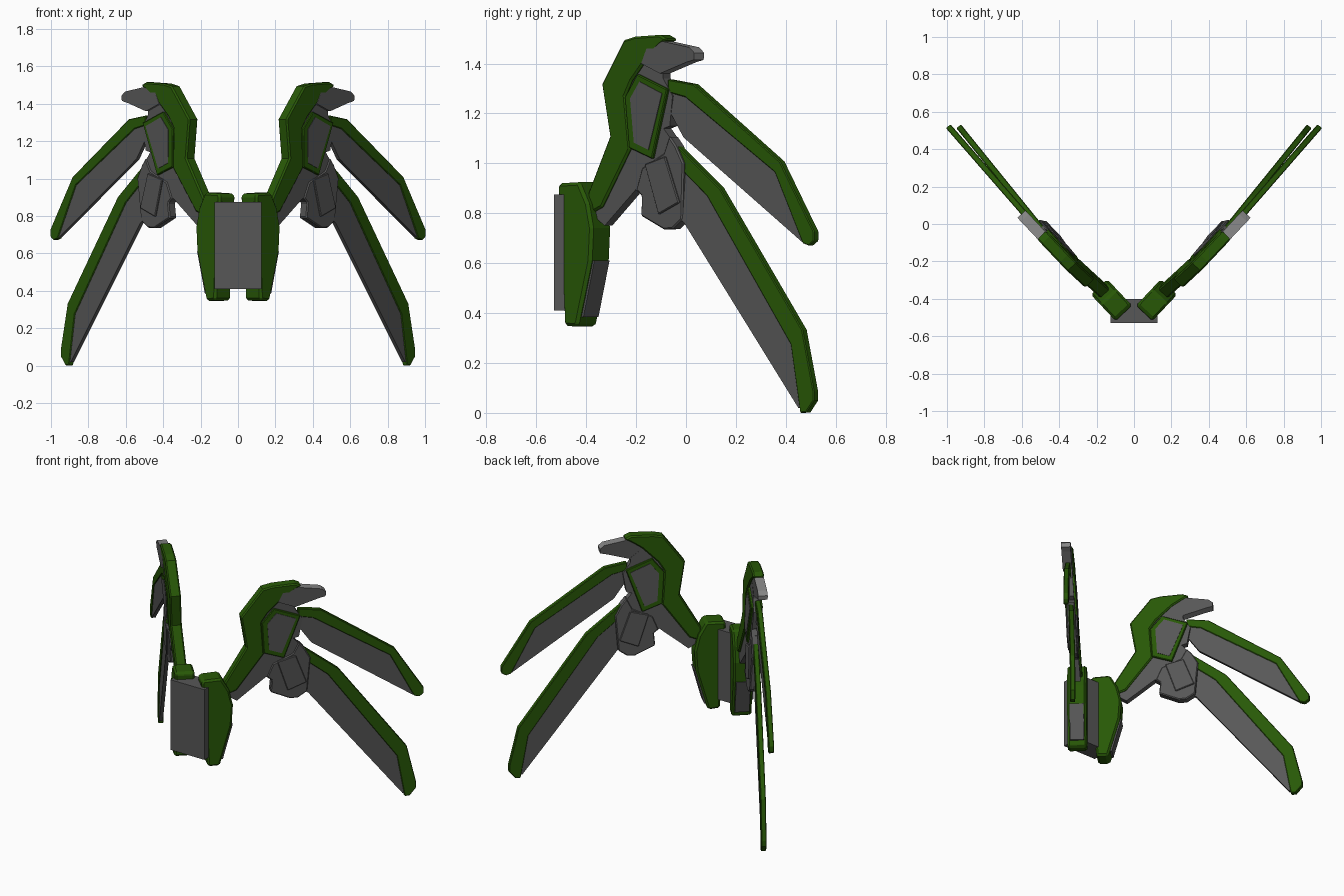
import bpy, bmesh, math


def material(name, rgb):
    m = bpy.data.materials.new(name)
    m.diffuse_color = (*rgb, 1)
    return m


GREEN = material("dark_green", (0.021, 0.098, 0.002))
GREY = material("dark_grey", (0.095, 0.095, 0.095))
LIGHT = material("light_grey", (0.24, 0.24, 0.24))

# Vertical planes the wing parts lie in: a point (x, y) on the plane and its angle
ARM = (0.26, -0.31, math.radians(46.7))
UPPER = (0.985, 0.513, math.radians(48.9))
LOWER = (0.93, 0.513, math.radians(51.0))


def plate(name, pts, half, mat, plane=ARM, offset=0.0, bevel=0.0, dy=0.0, tilt=0.0, rim=None):
    """Extrude a side-view (y, z) profile across its plane, mirrored to both wings."""
    x0, y0, a = plane
    c, s = math.cos(a), math.sin(a)
    bm = bmesh.new()
    rings = []
    for side in (1, -1):
        ring = []
        for y, z in pts:
            d = (y + dy - y0 + c * (offset + half)) / s
            n = offset + side * half + tilt * (z - 1.3)
            ring.append(bm.verts.new((x0 + d * c + n * s, y0 + d * s - n * c, z)))
        rings.append(ring)
        bm.faces.new(ring)
    k = len(pts)
    for i in range(k):
        j = (i + 1) % k
        f = bm.faces.new((rings[0][i], rings[0][j], rings[1][j], rings[1][i]))
        f.material_index = 1 if rim else 0
    bmesh.ops.recalc_face_normals(bm, faces=bm.faces)
    me = bpy.data.meshes.new(name)
    bm.to_mesh(me)
    bm.free()
    me.materials.append(mat)
    if rim:
        me.materials.append(rim)
    ob = bpy.data.objects.new(name, me)
    bpy.context.collection.objects.link(ob)
    if bevel:
        b = ob.modifiers.new("chamfer", 'BEVEL')
        b.width, b.segments, b.limit_method = bevel, 1, 'ANGLE'
        b.angle_limit = math.radians(50)
    ob.modifiers.new("both_sides", 'MIRROR')
    return ob


# Central back box
bpy.ops.mesh.primitive_cube_add(size=1, location=(0, -0.465, 0.6425))
box = bpy.context.object
box.name = "back_box"
box.scale = (0.25, 0.13, 0.465)
box.data.materials.append(GREY)

# Root pods beside the box, with a grey insert on the rear edge
plate("root_pod", [(-.518, .90), (-.513, .92), (-.43, .925), (-.395, .84), (-.378, .74),
                   (-.384, .61), (-.435, .36), (-.442, .345), (-.492, .35), (-.505, .70)],
      0.06, GREEN, offset=-0.035, bevel=0.012)
plate("root_pod_insert", [(-.42, .61), (-.380, .61), (-.424, .385), (-.45, .385)],
      0.044, GREY, offset=-0.035, dy=0.013)

# Curved green arm
plate("arm", [(-.41, .88), (-.315, 1.108), (-.34, 1.317), (-.245, 1.494), (-.20, 1.508),
              (-.10, 1.515), (-.07, 1.497), (-.10, 1.475), (-.148, 1.43), (-.22, 1.33),
              (-.247, 1.27), (-.235, 1.056), (-.355, .825), (-.40, .80)],
      0.034, GREEN, offset=-0.013, bevel=0.008, tilt=0.05)

# Grey inner body behind the arm, reaching the blade hinges
plate("inner_body", [(-.27, 1.30), (-.16, 1.44), (-.09, 1.37), (-.09, 1.34), (-.055, 1.27),
                     (-.07, 1.15), (-.095, 1.14), (-.05, 1.07), (-.05, .90), (-.19, .87),
                     (-.215, .895), (-.345, .75), (-.40, .80), (-.38, .86), (-.26, 1.06)],
      0.022, GREY, offset=-0.013, tilt=0.05)

# Claw at the top of the arm, with a lighter rim
plate("claw", [(-.15, 1.485), (-.09, 1.488), (.013, 1.465), (.033, 1.443), (.031, 1.415),
               (0, 1.405), (-.105, 1.36), (-.18, 1.40)], 0.029, GREY, rim=LIGHT)

# Framed panel
plate("panel_frame", [(-.248, 1.265), (-.195, 1.358), (-.076, 1.297), (-.147, 1.018),
                      (-.238, 1.062)], 0.036, GREEN, offset=-0.013, bevel=0.004, tilt=0.05)
plate("panel_inset", [(-.226, 1.26), (-.186, 1.328), (-.098, 1.28), (-.16, 1.054),
                      (-.217, 1.083)], 0.039, GREY, offset=-0.013, tilt=0.05)

# Lower joint pod with raised plate
plate("joint_pod", [(-.19, .98), (-.10, 1.04), (-.075, 1.11), (-.05, 1.07), (-.022, 1.0),
                    (-.035, .775), (-.075, .737), (-.11, .735), (-.20, .79), (-.195, .87),
                    (-.215, .895)], 0.027, GREY, offset=-0.012, bevel=0.006, tilt=0.05)
plate("joint_plate", [(-.178, .996), (-.095, 1.028), (-.045, .843), (-.13, .795)],
      0.036, GREY, offset=-0.012, bevel=0.004, tilt=0.05)

# Upper blade: grey web and green leading edge
plate("upper_blade_web", [(-.06, 1.30), (.02, 1.285), (.38, .98), (.49, .69), (.475, .685),
                          (0, 1.104), (-.06, 1.217)], 0.011, GREY, UPPER, dy=-0.01)
plate("upper_blade_edge", [(-.06, 1.337), (.045, 1.317), (.39, 1.008), (.526, .727),
                           (.526, .69), (.505, .67), (.48, .68), (.368, .965),
                           (.01, 1.265), (-.06, 1.285)],
      0.016, GREEN, UPPER, bevel=0.004, dy=-0.014)

# Lower blade: grey web and green leading edge
plate("lower_blade_web", [(-.05, 1.02), (.10, .885), (.44, .285), (.485, .02), (.46, .02),
                          (.0, .765), (-.05, .80)], 0.011, GREY, LOWER, dy=-0.01)
plate("lower_blade_edge", [(-.05, 1.10), (.15, .90), (.48, .333), (.526, .085), (.526, .05),
                           (.495, .002), (.47, .0), (.432, .275), (.096, .87),
                           (-.05, 1.02)], 0.016, GREEN, LOWER, bevel=0.004, dy=-0.014)
